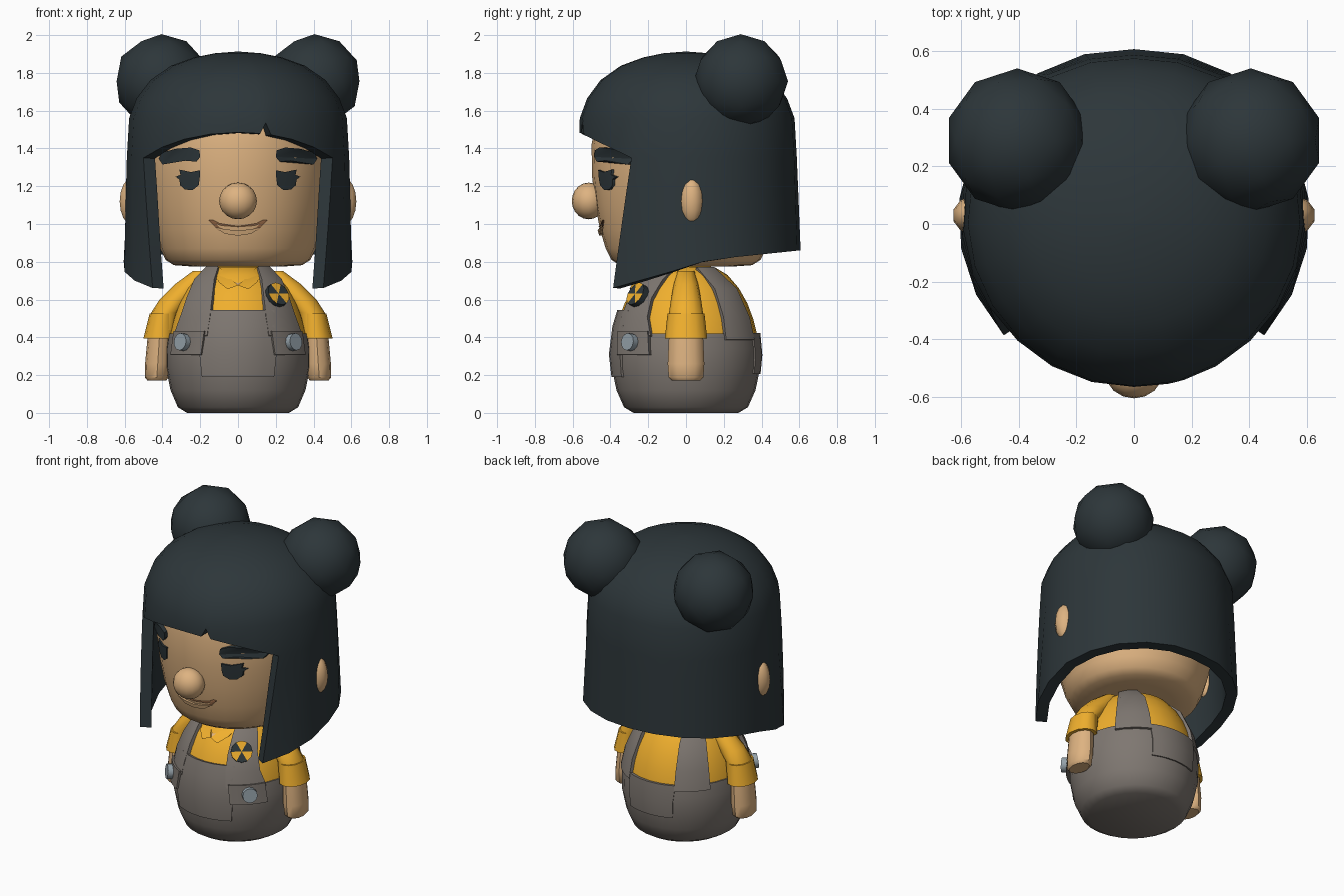
import bpy, bmesh
from math import sin, cos, radians, sqrt, atan2, pi
from mathutils import Vector

if "Cube" in bpy.data.objects:
    bpy.data.objects.remove(bpy.data.objects["Cube"])


def mat(name, rgb):
    m = bpy.data.materials.new(name)
    m.diffuse_color = (*rgb, 1)
    m.use_nodes = True
    m.node_tree.nodes["Principled BSDF"].inputs["Base Color"].default_value = m.diffuse_color
    return m


HAIR = mat("dark_hair", (.026, .037, .042))
SKIN = mat("skin", (.73, .45, .22))
LIP = mat("lip_line", (.2, .09, .04))
YELLOW = mat("yellow_cloth", (.87, .43, .027))
GREY = mat("grey_cloth", (.21, .185, .165))
METAL = mat("metal", (.3, .36, .4))

BODY = [(.27, 0), (.32, .03), (.36, .12), (.385, .24), (.387, .34), (.375, .42), (.355, .5),
        (.325, .58), (.28, .66), (.22, .73), (.15, .772), (.06, .78)]
HEAD = [(.25, .775), (.35, .782), (.395, .81), (.425, .87), (.455, .97), (.48, 1.1), (.497, 1.25),
        (.5, 1.42), (.47, 1.58), (.39, 1.71), (.24, 1.79), (.08, 1.81)]


def lerp_table(table, k):
    # table of (key, value), ascending keys
    for (k0, v0), (k1, v1) in zip(table, table[1:]):
        if k <= k1:
            return v0 + (v1 - v0) * max(0, (k - k0) / (k1 - k0))
    return table[-1][1]


def radius(profile, z):
    return lerp_table([(b, a) for a, b in profile], z)


def finish(name, bm, m):
    me = bpy.data.meshes.new(name)
    bm.to_mesh(me)
    bm.free()
    ob = bpy.data.objects.new(name, me)
    bpy.context.collection.objects.link(ob)
    me.materials.append(m)
    return ob


def grid(bm, rows, closed=False, flip=False):
    vs = [[bm.verts.new(p) for p in r] for r in rows]
    n = len(rows[0])
    for a, b in zip(vs, vs[1:]):
        for j in range(n if closed else n - 1):
            k = (j + 1) % n
            f = [a[j], a[k], b[k], b[j]]
            bm.faces.new(f[::-1] if flip else f)
    return vs


def tube(name, rings, n, m):
    # rings: centre x, z, radius x, radius y
    bm = bmesh.new()
    vs = grid(bm, [[(cx + rx * sin(2 * pi * i / n), -ry * cos(2 * pi * i / n), z) for i in range(n)]
                   for cx, z, rx, ry in rings], closed=True)
    bm.faces.new(vs[0])
    bm.faces.new(vs[-1])
    bmesh.ops.recalc_face_normals(bm, faces=bm.faces)
    return finish(name, bm, m)


def body_patch(name, rows, off, m, thick=.03, n=6):
    # cloth panel hugging the body; rows: z, start angle, end angle (0 = front)
    bm = bmesh.new()
    pts = []
    for z, a0, a1 in rows:
        r = radius(BODY, z) + off
        angs = [radians(a0 + (a1 - a0) * i / n) for i in range(n + 1)]
        pts.append([(r * .97 * sin(a), -r * cos(a), z + off * .4) for a in angs])
    grid(bm, pts)
    ob = finish(name, bm, m)
    s = ob.modifiers.new("thickness", 'SOLIDIFY')
    s.thickness, s.offset = thick, -1
    return ob


def plate(name, outline, profile, depth, m, s=1):
    # flat shape (x, z) laid on the front of the head or body
    bm = bmesh.new()
    layers = []
    for d in (-.03, depth):
        layers.append([(s * x, -sqrt(max(0, radius(profile, z) ** 2 - (x / .97) ** 2)) - d, z)
                       for x, z in outline])
    vs = grid(bm, layers, closed=True)
    caps = [bm.faces.new(v) for v in vs]
    bmesh.ops.triangulate(bm, faces=caps)
    bmesh.ops.recalc_face_normals(bm, faces=bm.faces)
    return finish(name, bm, m)


def ball(name, loc, scale, m, seg=16, rings=10, rot=(0, 0, 0)):
    bpy.ops.mesh.primitive_uv_sphere_add(segments=seg, ring_count=rings, radius=1, location=loc, rotation=rot)
    ob = bpy.context.object
    ob.name, ob.scale = name, scale
    ob.data.materials.append(m)
    return ob


def disc(name, loc, normal, r, depth, m):
    bpy.ops.mesh.primitive_cylinder_add(vertices=12, radius=r, depth=depth, end_fill_type='TRIFAN', location=loc,
                                        rotation=Vector(normal).to_track_quat('Z', 'Y').to_euler())
    ob = bpy.context.object
    ob.name = name
    ob.data.materials.append(m)
    return ob


# Torso, trousers and head
tube("shirt_torso", [(0, z, r * .97, r) for r, z in BODY if z > .3], 28, YELLOW)
tube("trousers", [(0, z, r * .97 + .008, r + .008) for r, z in BODY if z < .43], 28, GREY)
tube("head", [(0, z, r * .97, r) for r, z in HEAD], 28, SKIN)

# Overall bib, back panel and pocket
body_patch("front_bib", [(.18, -30, 30), (.3, -31, 31), (.45, -31, 31), (.535, -33, 33)], .022, GREY)
body_patch("back_pocket", [(.2, 156, 204), (.3, 156, 204), (.415, 154, 206)], .018, GREY)

# Neckline
plate("neck_opening", [(-.11, .772), (0, .672), (.11, .772)], BODY, .014, SKIN)

# Hair: dome with fringe, then side and back curtain ending in pointed locks
R_TABLE = [(0, .595), (48, .595), (90, .61), (135, .627), (180, .608)]
DOME = [(.03, 1.912), (.2, 1.904), (.38, 1.882), (.58, 1.838), (.76, 1.762), (.88, 1.665), (.945, 1.56)]
ANGLES = sorted(list(range(0, 360, 15)) + [12, 18])


def hair_point(t, s, z):
    r = lerp_table(R_TABLE, min(t, 360 - t)) * s
    return (r * sin(radians(t)), -r * cos(radians(t)), z)


def fringe(t):
    a = min(t, 360 - t, 60)
    z = 1.535 if t == 15 else 1.485 - .27 * (1 - cos(radians(a)))
    return hair_point(t, .95 + .015 * a / 60, z)


def curtain(t, k):
    a = min(t, 360 - t)
    a -= k * 10.5 * (180 - a) / 120
    s = .965 + .033 * k
    y = hair_point(a, 1, 0)[1]
    zb = lerp_table([(-.39, .66), (0, .77), (.12, .81), (.6, .86)], y)
    return hair_point(a if t <= 180 else 360 - a, s, 1.35 + (zb - 1.35) * k)


bm = bmesh.new()
top = grid(bm, [[hair_point(t, s, z) for t in ANGLES] for s, z in DOME] + [[fringe(t) for t in ANGLES]],
           closed=True, flip=True)
bm.faces.new(top[0])
grid(bm, [[curtain(t, k / 4) for t in ANGLES if 60 <= t <= 300] for k in range(5)], flip=True)
bmesh.ops.remove_doubles(bm, verts=bm.verts, dist=.001)
hair = finish("hair", bm, HAIR)
shell = hair.modifiers.new("thickness", 'SOLIDIFY')
shell.thickness, shell.offset = .07, -1

# Nose and mouth
ball("nose", (0, -.515, 1.122), (.1, .09, .097), SKIN)
plate("mouth_line", [(-.155, 1.02), (-.09, .992), (0, .985), (.09, .992), (.155, 1.02),
                     (.1, .965), (0, .95), (-.1, .965)], HEAD, .006, LIP)
plate("lower_lip", [(-.125, .985), (-.07, .972), (0, .966), (.07, .972), (.125, .985),
                    (.07, .948), (0, .938), (-.07, .948)], HEAD, .014, SKIN)

# Mirrored parts
for side, s in (("right", 1), ("left", -1)):
    bpy.ops.mesh.primitive_ico_sphere_add(subdivisions=2, radius=.25, location=(s * .405, .29, 1.755))
    bun = bpy.context.object
    bun.name = side + "_hair_bun"
    bun.data.materials.append(HAIR)
    ball(side + "_ear", (s * .56, .03, 1.12), (.07, .066, .125), SKIN, 10, 8)

    plate(side + "_brow", [(.2, 1.355), (.205, 1.39), (.25, 1.405), (.33, 1.398), (.405, 1.378), (.42, 1.345),
                           (.4, 1.315), (.34, 1.325), (.28, 1.335), (.22, 1.33)], HEAD, .03, HAIR, s)
    plate(side + "_eye", [(.2, 1.285), (.25, 1.275), (.31, 1.288), (.305, 1.26), (.33, 1.25), (.31, 1.235),
                          (.306, 1.205), (.28, 1.182), (.24, 1.18), (.208, 1.205), (.203, 1.24)],
          HEAD, .012, HAIR, s)

    # Sleeve, turned cuff and arm
    tube(side + "_sleeve", [(s * x, z, rx, ry) for x, z, rx, ry in
                            [(.4, .44, .075, .1), (.385, .53, .075, .09), (.33, .6, .085, .08),
                             (.25, .68, .085, .065), (.18, .75, .06, .045)]], 12, YELLOW)
    tube(side + "_cuff", [(s * .415, .395, .086, .112), (s * .4, .525, .068, .098)], 12, YELLOW)
    tube(side + "_arm", [(s * x, z, rx, ry) for x, z, rx, ry in
                         [(.43, .172, .05, .075), (.43, .188, .063, .092), (.425, .26, .067, .097),
                          (.415, .42, .062, .09)]], 12, SKIN)

    # Straps over the shoulder, with button tab
    def strap(name, rows, off):
        body_patch(side + name, [(z, a, b) if s > 0 else (z, -b, -a) for z, a, b in rows], off, GREY)
    strap("_front_strap", [(.4, 25, 62), (.5, 24, 57), (.6, 25, 57), (.7, 29, 63), (.765, 36, 72)], .022)
    strap("_strap_tab", [(.295, 29, 62), (.42, 27, 60)], .032)
    strap("_back_strap", [(.38, 122, 155), (.5, 122, 154), (.65, 120, 152), (.765, 108, 145)], .02)
    a = radians(45)
    disc(side + "_button", (s * .415 * sin(a), -.42 * cos(a), .375), (s * sin(a), -cos(a), .1), .046, .04, METAL)
    plate(side + "_collar", [(.0, .675), (.055, .655), (.1, .69), (.14, .765), (.1, .772)], BODY, .022, YELLOW, s)

# Round badge with alternating wedges
badge = disc("badge", (.205, -.255, .622), (.53, -.7, .45), .066, .04, YELLOW)
badge.data.materials.append(HAIR)
for p in badge.data.polygons:
    wedge = int((atan2(p.center.y, p.center.x) + pi) / (pi / 3)) % 2
    p.material_index = wedge if len(p.vertices) == 3 else 1

# Bake thickness and smooth the shading
bpy.ops.object.select_all(action='SELECT')
bpy.context.view_layer.objects.active = hair
bpy.ops.object.convert(target='MESH')
bpy.ops.object.shade_smooth_by_angle(angle=radians(42))
